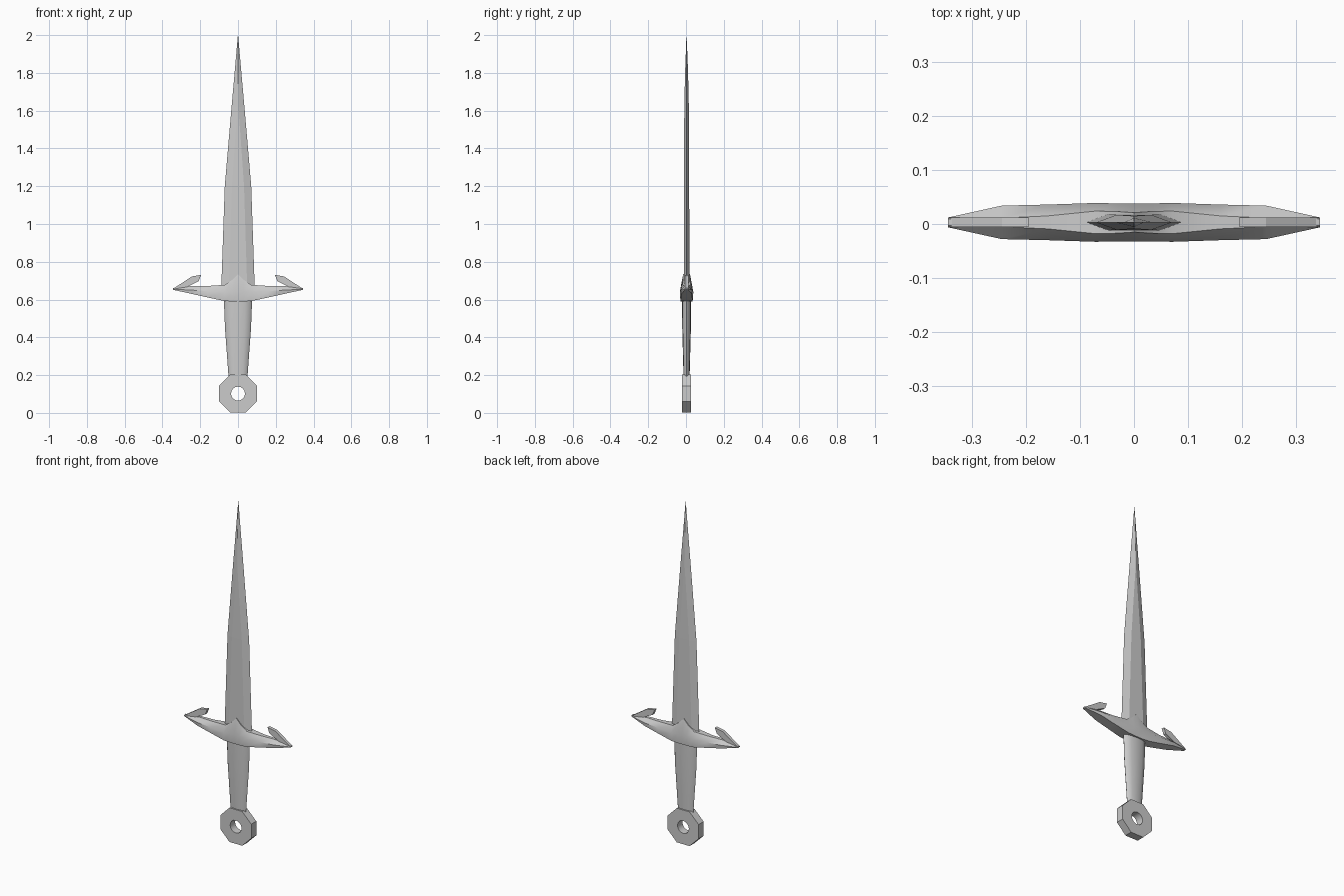
import bpy, bmesh, math

if "Cube" in bpy.data.objects:
    bpy.data.objects.remove(bpy.data.objects["Cube"])

GREY = (0.6, 0.6, 0.6, 1)
steel = bpy.data.materials.new("grey steel")
steel.use_nodes = True
steel.diffuse_color = GREY
steel.node_tree.nodes["Principled BSDF"].inputs["Base Color"].default_value = GREY
MID = 0.003  # depth of the centre plane


def finish(name, bm, smooth=None):
    bmesh.ops.remove_doubles(bm, verts=bm.verts, dist=0.0002)
    bmesh.ops.recalc_face_normals(bm, faces=bm.faces)
    mesh = bpy.data.meshes.new(name)
    bm.to_mesh(mesh)
    bm.free()
    mesh.materials.append(steel)
    ob = bpy.data.objects.new(name, mesh)
    bpy.context.collection.objects.link(ob)
    ob.location.y = MID
    if smooth:
        bpy.ops.object.select_all(action="DESELECT")
        ob.select_set(True)
        bpy.context.view_layer.objects.active = ob
        bpy.ops.object.shade_smooth_by_angle(angle=math.radians(smooth))
    return ob


def loft(name, rings, smooth=None, closed=False):
    """Skin a row of matching closed rings; cap the ends unless it loops."""
    bm = bmesh.new()
    vs = [[bm.verts.new(p) for p in ring] for ring in rings]
    pairs = list(zip(vs, vs[1:]))
    if closed:
        pairs.append((vs[-1], vs[0]))
    else:
        bm.faces.new(vs[0])
        bm.faces.new(vs[-1])
    for a, b in pairs:
        for i in range(len(a)):
            j = (i + 1) % len(a)
            bm.faces.new((a[i], a[j], b[j], b[i]))
    return finish(name, bm, smooth)


# Blade: flat centre with bevelled edges, narrowing to a ridge and a point
def blade_ring(z, w, flat, t):
    return [(-w, 0, z), (-flat, -t, z), (flat, -t, z),
            (w, 0, z), (flat, t, z), (-flat, t, z)]


loft("blade", [blade_ring(*s) for s in (
    (0.62, 0.09, 0.05, 0.015), (1.2, 0.07, 0.032, 0.014),
    (1.4, 0.053, 0.018, 0.013), (1.62, 0.034, 0.002, 0.012),
    (1.8, 0.018, 0.001, 0.008), (2.0, 0.0006, 0.0003, 0.0005))])


# Grip: tapering oval
def grip_ring(z, w, t):
    return [(w * math.cos(a), t * math.sin(a), z)
            for a in (math.tau * i / 12 for i in range(12))]


loft("grip", [grip_ring(*s) for s in (
    (0.19, 0.05, 0.016), (0.3, 0.058, 0.019),
    (0.45, 0.069, 0.023), (0.61, 0.075, 0.024))], 50)

# Pommel: octagonal ring with a round hole
pommel = []
for i in range(16):
    a = math.tau * i / 16
    outer = 0.1 if i % 2 == 0 else 0.1 / math.cos(math.pi / 8)
    pommel.append([(r * math.cos(a), y, 0.102 + r * math.sin(a))
                   for r, y in ((outer, -0.023), (outer, 0.023),
                                (0.037, 0.023), (0.037, -0.023))])
loft("pommel", pommel, 30, closed=True)


# Crossguard: mirrored row of six-sided sections with a peak at the centre
def guard_ring(x, low, mid, high, w, top):
    return [(x, -w * 0.9, low), (x, -w, mid), (x, -top, high),
            (x, top, high), (x, w, mid), (x, w * 0.9, low)]


half = [(0.0, 0.59, 0.645, 0.735, 0.035, 0.018),
        (0.03, 0.59, 0.645, 0.705, 0.035, 0.02),
        (0.07, 0.592, 0.64, 0.678, 0.036, 0.021),
        (0.16, 0.611, 0.645, 0.672, 0.033, 0.012),
        (0.245, 0.63, 0.65, 0.672, 0.031, 0.008),
        (0.345, 0.652, 0.655, 0.66, 0.009, 0.006)]
left = [(-s[0],) + s[1:] for s in half[:0:-1]]
loft("crossguard", [guard_ring(*s) for s in left + half], 40)

# Hooks: plates curling back from the guard tips
outline = [(0.345, 0.656), (0.245, 0.722), (0.195, 0.731),
           (0.208, 0.698), (0.268, 0.668), (0.3, 0.655)]
for side, name in ((1, "left_hook"), (-1, "right_hook")):
    loft(name, [[(side * x, y, z) for x, z in outline] for y in (-0.009, 0.009)])
